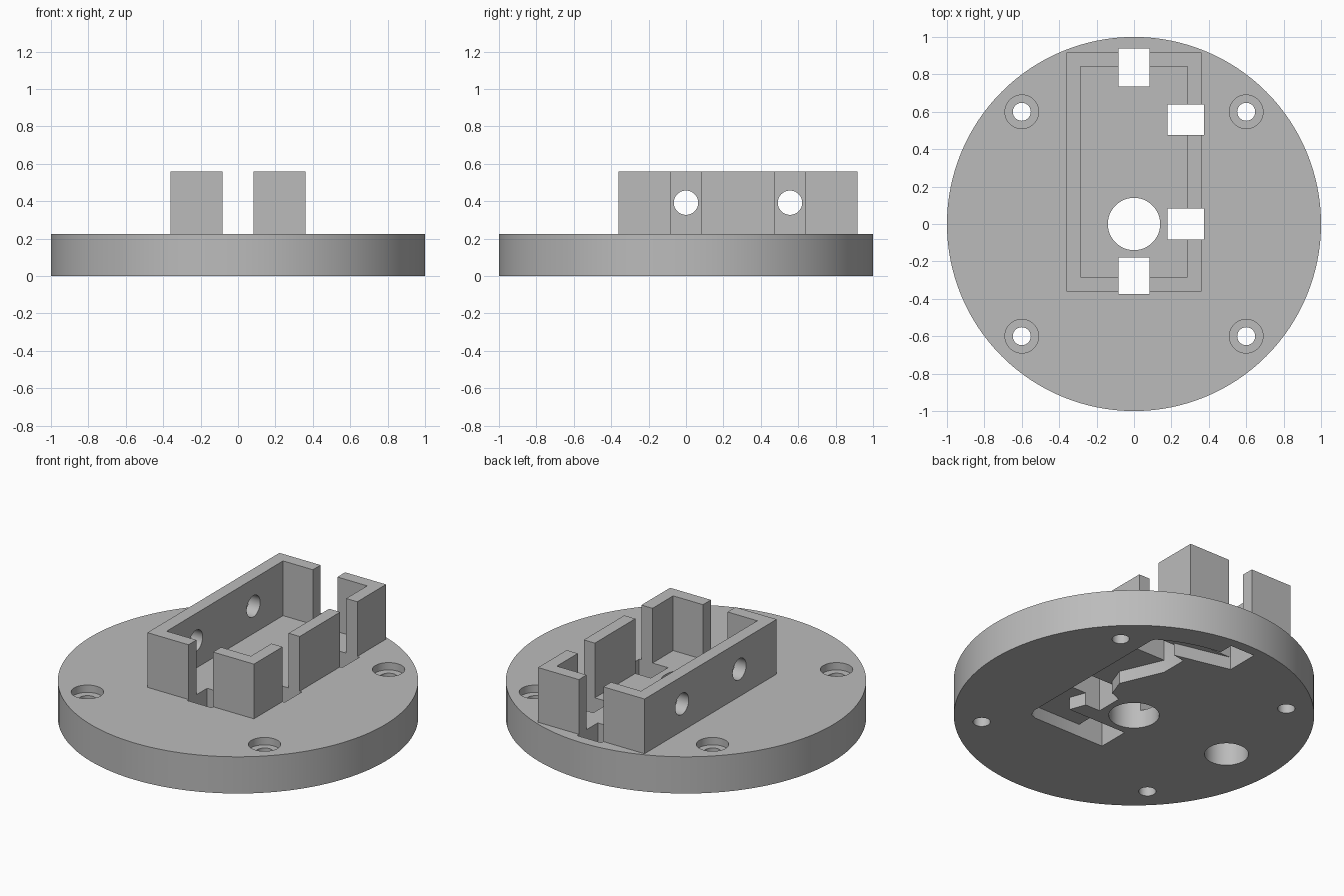
import bpy, bmesh, math
from mathutils import Vector

cube = bpy.data.objects.get("Cube")
if cube:
    bpy.data.objects.remove(cube, do_unlink=True)

# One flat grey for the whole part
grey = bpy.data.materials.new("plain_grey")
grey.use_nodes = True
grey.diffuse_color = (0.5, 0.5, 0.5, 1)
grey.node_tree.nodes["Principled BSDF"].inputs["Base Color"].default_value = (0.5, 0.5, 0.5, 1)


def prism(name, outline, z0, z1):
    """Extrude a flat outline between two heights."""
    bm = bmesh.new()
    face = bm.faces.new([bm.verts.new((x, y, z0)) for x, y in outline])
    out = bmesh.ops.extrude_face_region(bm, geom=[face])
    top = [v for v in out["geom"] if isinstance(v, bmesh.types.BMVert)]
    bmesh.ops.translate(bm, verts=top, vec=Vector((0, 0, z1 - z0)))
    bmesh.ops.recalc_face_normals(bm, faces=bm.faces)
    mesh = bpy.data.meshes.new(name)
    bm.to_mesh(mesh)
    bm.free()
    mesh.materials.append(grey)
    obj = bpy.data.objects.new(name, mesh)
    bpy.context.collection.objects.link(obj)
    return obj


def rect(x0, x1, y0, y1):
    return [(x0, y0), (x1, y0), (x1, y1), (x0, y1)]


def circle(x, y, r, n=48):
    return [(x + r * math.cos(math.tau * i / n), y + r * math.sin(math.tau * i / n))
            for i in range(n)]


def cut(target, cutters):
    """Subtract each cutter in turn, then discard it."""
    bpy.context.view_layer.objects.active = target
    for c in cutters:
        c.hide_render = True
        mod = target.modifiers.new("cut", 'BOOLEAN')
        mod.operation = 'DIFFERENCE'
        mod.solver = 'EXACT'
        mod.object = c
        bpy.ops.object.modifier_apply(modifier=mod.name)
    for c in cutters:
        bpy.data.objects.remove(c, do_unlink=True)


def smooth(obj):
    bpy.ops.object.select_all(action='DESELECT')
    obj.select_set(True)
    bpy.context.view_layer.objects.active = obj
    bpy.ops.object.shade_smooth_by_angle(angle=math.radians(30))


TOP, HIGH = 0.225, 0.56
SLOTS = [(-0.083, 0.083, 0.735, 0.937), (0.18, 0.375, 0.475, 0.64),
         (0.18, 0.375, -0.083, 0.083), (-0.083, 0.083, -0.375, -0.18)]


def slot_cutters():
    return [prism("slot_cutter", rect(*s), -0.1, 0.7) for s in SLOTS]


# Round base: slots, cable hole and counterbored screw holes
base = prism("round_base", circle(0, 0, 1, 128), 0, TOP)
cutters = slot_cutters()
cutters.append(prism("cable_hole_cutter", circle(0, 0, 0.14), -0.1, 0.5))
for sx in (-1, 1):
    for sy in (-1, 1):
        cutters.append(prism("screw_cutter", circle(sx * 0.6, sy * 0.6, 0.048), -0.1, 0.5))
        cutters.append(prism("counterbore_cutter", circle(sx * 0.6, sy * 0.6, 0.09), 0.18, 0.5))

# Blind hole underneath, joined to the cable hole by a hidden tunnel
cutters.append(prism("blind_hole_cutter", circle(-0.67, 0, 0.122), -0.1, 0.185))
cutters.append(prism("tunnel_cutter", rect(-0.67, -0.05, -0.08, 0.08), 0.11, 0.18))

# Shallow wiring recess underneath linking the four slots
arc = [(0.85 * math.cos(math.radians(a)), 0.85 * math.sin(math.radians(a)))
       for a in range(58, 85, 3)]
recess = [(-0.083, -0.375), (0.40, -0.375), (0.44, -0.36), (0.46, -0.315), (0.46, 0.7)]
recess += arc + [(-0.083, 0.85), (-0.083, 0.735), (0.26, 0.655), (0.18, 0.64),
                 (0.18, 0.475), (0.29, 0.22), (0.25, 0.11), (0.18, 0.083),
                 (0.18, -0.083), (0.28, -0.083), (0.316, -0.18), (-0.083, -0.18)]
cutters.append(prism("recess_cutter", recess, -0.1, 0.077))
cut(base, cutters)
smooth(base)

# Rectangular wall frame on top, split by the slots
walls = prism("wall_frame", rect(-0.362, 0.36, -0.36, 0.918), TOP, HIGH)
cutters = [prism("inside_cutter", rect(-0.285, 0.285, -0.283, 0.843), 0, 0.7)]
cutters += slot_cutters()

# Two round holes through the long solid wall
for y in (0, 0.556):
    hole = prism("side_hole_cutter", circle(0, 0, 0.065), -0.5, -0.2)
    for v in hole.data.vertices:
        a, b, c = v.co
        v.co = (c, y + a, 0.392 + b)
    cutters.append(hole)
cut(walls, cutters)
smooth(walls)
